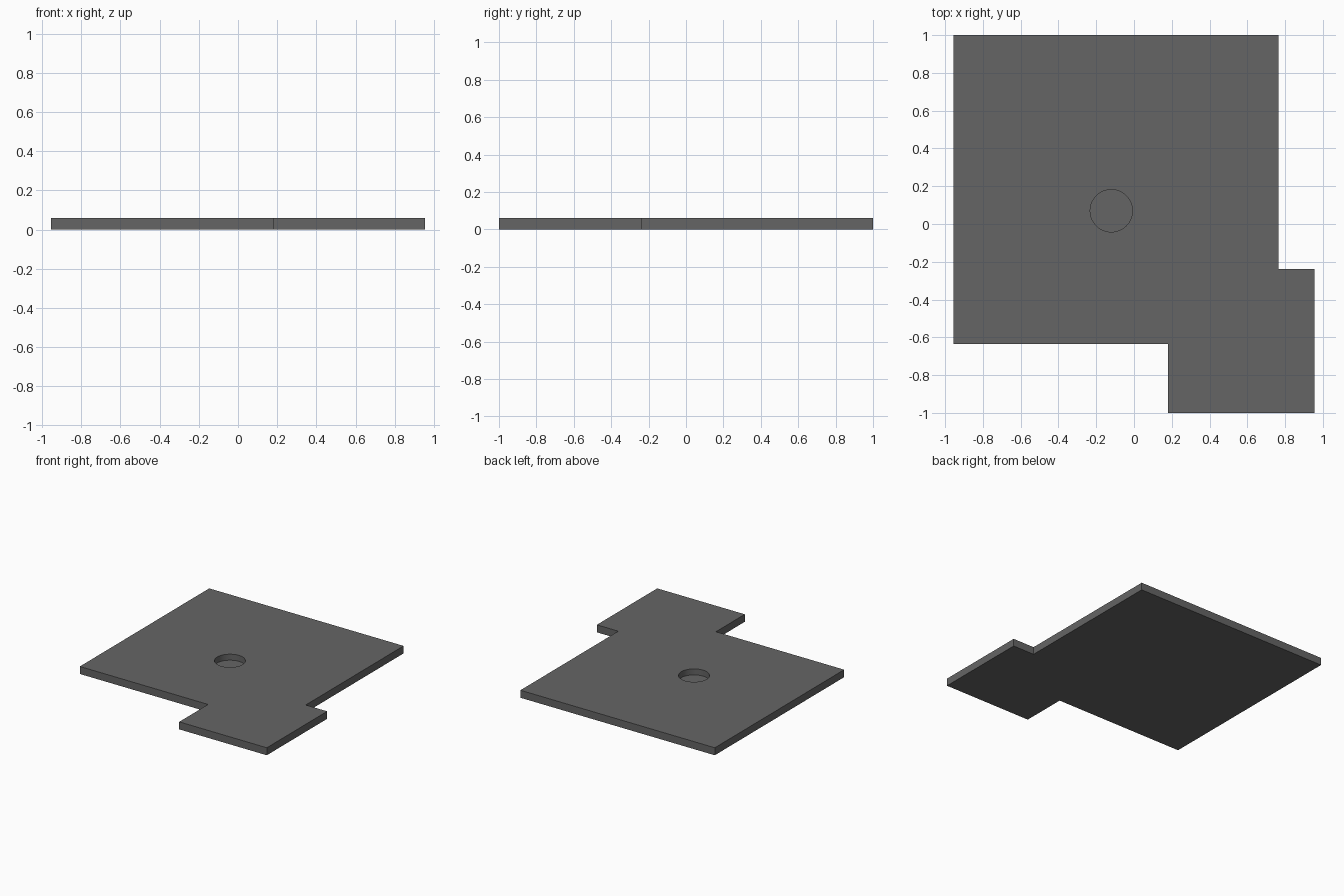
import bpy, bmesh, math
from mathutils import Matrix

if "Cube" in bpy.data.objects:
    bpy.data.objects.remove(bpy.data.objects["Cube"])

H = 0.06            # plate thickness
POCKET = 0.048      # depth of the round recess

grey = bpy.data.materials.new("dark grey")
grey.diffuse_color = (0.13, 0.13, 0.13, 1)
grey.use_nodes = True
grey.node_tree.nodes["Principled BSDF"].inputs["Base Color"].default_value = grey.diffuse_color


def make_object(name, bm):
    bmesh.ops.recalc_face_normals(bm, faces=bm.faces)
    mesh = bpy.data.meshes.new(name)
    bm.to_mesh(mesh)
    bm.free()
    mesh.materials.append(grey)
    obj = bpy.data.objects.new(name, mesh)
    bpy.context.collection.objects.link(obj)
    return obj


# Plate: large rectangle with an offset corner tab, extruded upwards
outline = [(-0.955, 1), (-0.955, -0.635), (0.18, -0.635), (0.18, -1),
           (0.955, -1), (0.955, -0.237), (0.765, -0.237), (0.765, 1)]
bm = bmesh.new()
base = bm.faces.new([bm.verts.new((x, y, 0)) for x, y in outline])
ext = bmesh.ops.extrude_face_region(bm, geom=[base], use_keep_orig=True)
for v in [g for g in ext["geom"] if isinstance(g, bmesh.types.BMVert)]:
    v.co.z = H
plate = make_object("plate", bm)

# Cutter for the round blind recess in the top
bm = bmesh.new()
bmesh.ops.create_cone(bm, cap_ends=True, segments=64, radius1=0.112,
                      radius2=0.112, depth=0.2,
                      matrix=Matrix.Translation((-0.12, 0.07, H - POCKET + 0.1)))
cutter = make_object("recess_cutter", bm)
cutter.hide_render = True
cutter.hide_set(True)

cut = plate.modifiers.new("recess", 'BOOLEAN')
cut.operation = 'DIFFERENCE'
cut.solver = 'EXACT'
cut.object = cutter

# Keep plate edges sharp while smoothing the recess wall
bpy.context.view_layer.objects.active = plate
plate.select_set(True)
bpy.ops.object.modifier_apply(modifier="recess")
bpy.ops.object.shade_smooth_by_angle(angle=math.radians(30))
bpy.data.objects.remove(cutter)
